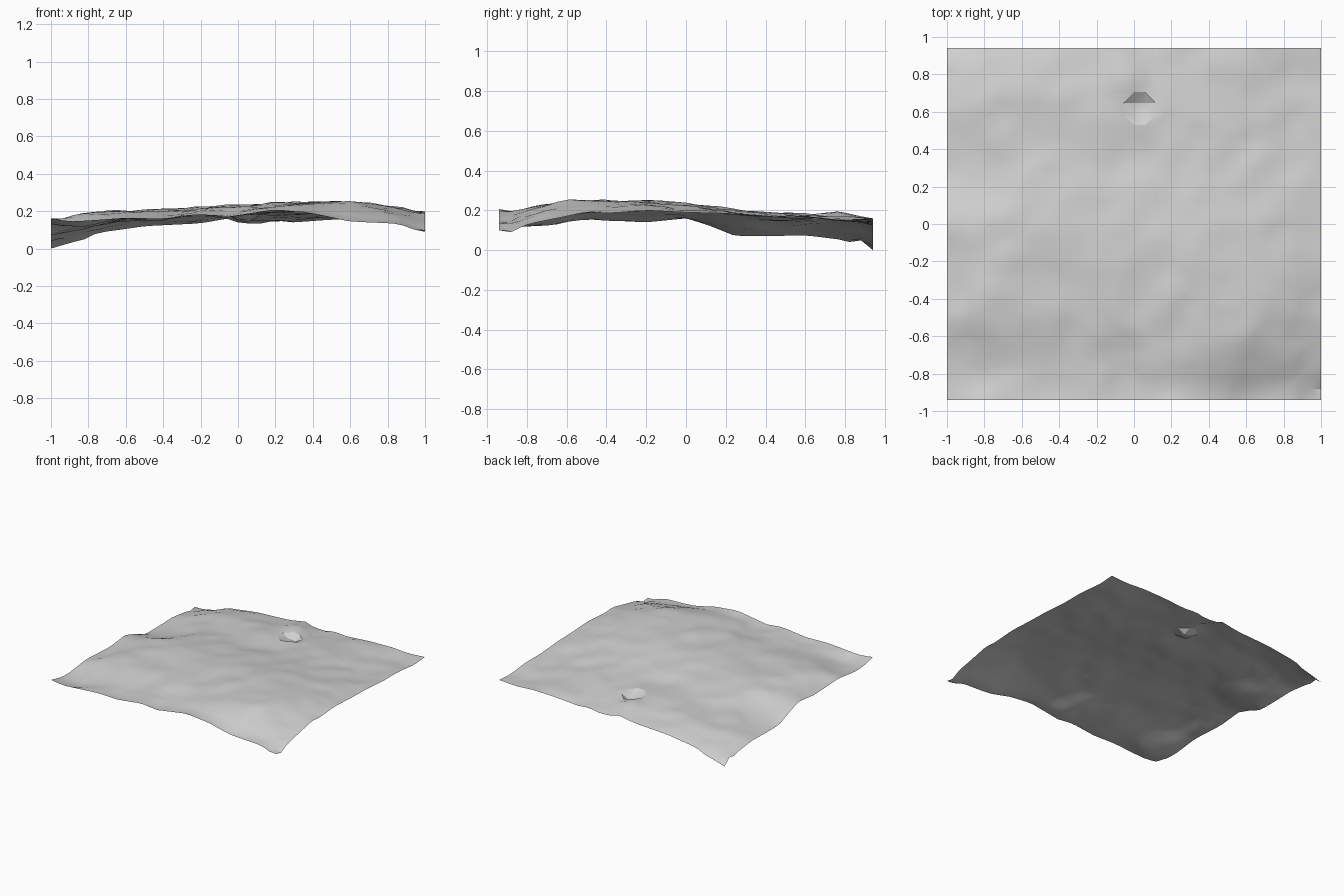
import bpy, bmesh, math
from mathutils import Vector, noise

if "Cube" in bpy.data.objects:
    bpy.data.objects.remove(bpy.data.objects["Cube"])

NX, NY = 34, 32          # grid cells
HX, HY = 1.0, 0.94       # half sizes

# Height profiles along the four borders: (position, height)
FRONT = [(-1, .16), (-.9, .145), (-.8, .15), (-.6, .165), (-.4, .16), (-.2, .185), (-.06, .17),
         (.2, .21), (.4, .19), (.5, .165), (.6, .145), (.7, .14), (.85, .135), (.95, .1), (1, .1)]
BACK = [(-1, 0), (-.9, .03), (-.82, .05), (-.75, .085), (-.6, .105), (-.5, .12), (-.2, .135),
        (-.06, .16), (0, .14), (.1, .13), (.2, .15), (.3, .14), (.5, .155), (.7, .16),
        (.85, .15), (1, .16)]
LEFT = [(-.94, .16), (-.8, .13), (-.7, .13), (-.5, .155), (-.2, .14), (0, .16), (.1, .13),
        (.25, .07), (.4, .07), (.6, .075), (.8, .05), (.85, .03), (.88, .05), (.94, 0)]
RIGHT = [(-.94, .1), (-.88, .09), (-.8, .13), (-.6, .17), (-.5, .195), (-.4, .185), (-.2, .2),
         (0, .19), (.2, .185), (.4, .17), (.6, .17), (.8, .15), (.94, .16)]

# Hills and dips: x, y, height, radius
BUMPS = [(.65, -.3, .03, .25), (.6, -.65, .035, .2), (-.75, -.4, .03, .2), (.3, -.2, .01, .2),
         (-.02, .75, .025, .1), (-.4, .1, .01, .25)]


def sample(profile, t):
    t = max(profile[0][0], min(profile[-1][0], t))
    for (a, ha), (b, hb) in zip(profile, profile[1:]):
        if t <= b:
            return ha + (hb - ha) * (t - a) / (b - a)
    return profile[-1][1]


def border(profile, t, distance):
    """Border height, softened along its length further inside the sheet."""
    w = min(.16, distance * .5)
    w = min(w, profile[-1][0] - t, t - profile[0][0])
    return sum(sample(profile, t + w * k / 3) for k in range(-3, 4)) / 7


def height(x, y):
    u, v = (x + HX) / (2 * HX), (y + HY) / (2 * HY)
    # blend the four border profiles
    z = (1 - v) * border(FRONT, x, y + HY) + v * border(BACK, x, HY - y)
    z += (1 - u) * border(LEFT, y, x + HX) + u * border(RIGHT, y, HX - x)
    z -= (1 - v) * ((1 - u) * .16 + u * .1) + v * u * .16
    # hills fade out at the border
    edge = min(HX - abs(x), HY - abs(y))
    fade = min(1, edge / .12)
    for bx, by, h, r in BUMPS:
        z += fade * h * math.exp(-((x - bx) ** 2 + (y - by) ** 2) / r ** 2)
    # diagonal ripples and finer roughness
    along, across = x * .8 + y * .6, y * .8 - x * .6
    ripple = .014 * noise.noise(Vector((along * 3.2, across * 6.5, 3.7)))
    ripple += .011 * noise.noise(Vector((x * 8, y * 8, 8.1)))
    z += ripple * min(1, edge / .06)
    # steep notch near the back
    if -.02 < x < .1 and .58 < y < .68:
        z -= .03
    return min(z, .268)


# Ground sheet
bm = bmesh.new()
grid = [[bm.verts.new((x, y, height(x, y)))
         for x in (HX * (2 * i / NX - 1) for i in range(NX + 1))]
        for y in (HY * (2 * j / NY - 1) for j in range(NY + 1))]
for j in range(NY):
    for i in range(NX):
        bm.faces.new((grid[j][i], grid[j][i + 1], grid[j + 1][i + 1], grid[j + 1][i]))
bmesh.ops.triangulate(bm, faces=bm.faces[:])
mesh = bpy.data.meshes.new("terrain")
bm.to_mesh(mesh)
bm.free()
terrain = bpy.data.objects.new("terrain", mesh)
bpy.context.collection.objects.link(terrain)

# Plain grey ground colour
grey = bpy.data.materials.new("light_grey")
grey.diffuse_color = (.63, .63, .63, 1)
grey.use_nodes = True
grey.node_tree.nodes["Principled BSDF"].inputs["Base Color"].default_value = grey.diffuse_color
mesh.materials.append(grey)

bpy.context.view_layer.objects.active = terrain
terrain.select_set(True)
bpy.ops.object.shade_smooth_by_angle(angle=math.radians(30))
